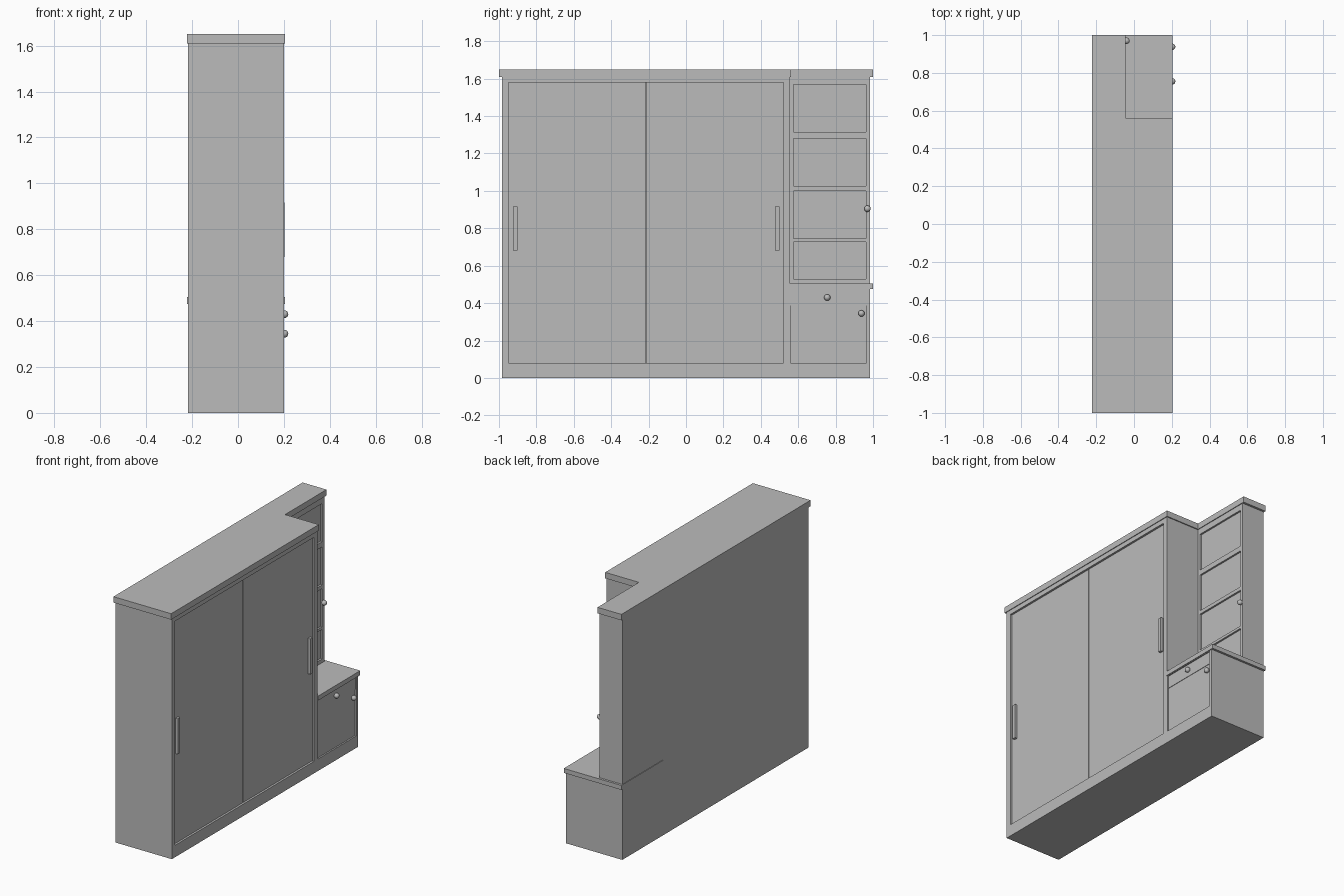
import bpy, bmesh

if "Cube" in bpy.data.objects:
    bpy.data.objects.remove(bpy.data.objects["Cube"], do_unlink=True)

grey = bpy.data.materials.new("plain grey")
grey.use_nodes = True
colour = (0.5, 0.5, 0.5, 1)
grey.diffuse_color = colour
grey.node_tree.nodes["Principled BSDF"].inputs["Base Color"].default_value = colour

BACK, FRONT = -0.218, 0.2
SPLIT, END = 0.555, 0.985
UPPER_FRONT = -0.05


def finish(name, bm):
    bmesh.ops.recalc_face_normals(bm, faces=bm.faces)
    mesh = bpy.data.meshes.new(name)
    bm.to_mesh(mesh)
    bm.free()
    mesh.materials.append(grey)
    obj = bpy.data.objects.new(name, mesh)
    bpy.context.collection.objects.link(obj)
    return obj


def prism(name, points, low, high, axis):
    """Extrude a 2D outline along x (points are y, z) or z (points are x, y)."""
    bm = bmesh.new()
    place = (lambda p: (low, *p)) if axis == "x" else (lambda p: (*p, low))
    face = bm.faces.new([bm.verts.new(place(p)) for p in points])
    moved = bmesh.ops.extrude_face_region(bm, geom=[face])["geom"]
    step = (high - low, 0, 0) if axis == "x" else (0, 0, high - low)
    bmesh.ops.translate(bm, vec=step,
                        verts=[v for v in moved if isinstance(v, bmesh.types.BMVert)])
    return finish(name, bm)


def box(name, x, y, z):
    outline = [(y[0], z[0]), (y[1], z[0]), (y[1], z[1]), (y[0], z[1])]
    return prism(name, outline, x[0], x[1], "x")


def recess(obj, x, y, z):
    """Cut a box-shaped recess and remove the cutter."""
    cutter = box("cutter", x, y, z)
    cutter.hide_render = True
    mod = obj.modifiers.new("recess", "BOOLEAN")
    mod.operation, mod.solver, mod.object = "DIFFERENCE", "EXACT", cutter
    graph = bpy.context.evaluated_depsgraph_get()
    mesh = bpy.data.meshes.new_from_object(obj.evaluated_get(graph))
    obj.modifiers.clear()
    obj.data = mesh
    bpy.data.objects.remove(cutter, do_unlink=True)


def knob(name, x, y, z):
    bm = bmesh.new()
    bmesh.ops.create_uvsphere(bm, u_segments=20, v_segments=12, radius=0.017)
    for f in bm.faces:
        f.smooth = True
    bmesh.ops.translate(bm, vec=(x, y, z), verts=bm.verts)
    return finish(name, bm)


# Carcass: tall wardrobe with a low cabinet beside it
carcass = prism("carcass", [(-END, 0), (END, 0), (END, 0.475), (SPLIT, 0.475),
                            (SPLIT, 1.61), (-END, 1.61)], BACK, FRONT, "x")
recess(carcass, (0.16, 0.3), (-0.95, 0.52), (0.08, 1.58))
recess(carcass, (0.18, 0.3), (0.56, 0.965), (0.08, 0.472))

# Sliding doors with a narrow joint, and their bar handles
MIDDLE = -0.215
box("sliding_door_a", (0.16, 0.186), (-0.95, MIDDLE - 0.002), (0.08, 1.58))
box("sliding_door_b", (0.16, 0.186), (MIDDLE + 0.002, 0.52), (0.08, 1.58))
for name, y in (("handle_a", -0.913), ("handle_b", 0.487)):
    box(name, (0.18, 0.203), (y - 0.012, y + 0.012), (0.68, 0.917))

# Low cabinet door, drawer front and counter
box("low_door", (0.18, 0.19), (0.56, 0.965), (0.08, 0.388))
box("drawer_front", (0.18, 0.193), (0.56, 0.965), (0.388, 0.472))
box("counter", (-0.222, 0.205), (SPLIT, 1), (0.475, 0.505))

# Upper cabinet with four recessed panes
upper = box("upper_cabinet", (BACK, UPPER_FRONT), (SPLIT, END), (0.505, 1.61))
for top in (0.727, 1.0, 1.28, 1.57):
    recess(upper, (UPPER_FRONT - 0.012, 0.1), (0.575, 0.962), (top - 0.255, top) if top > 0.8
           else (0.53, top))

# Stepped top board
prism("top_board", [(-0.222, -1), (0.205, -1), (0.205, 0.562), (-0.045, 0.562),
                    (-0.045, 1), (-0.222, 1)], 1.61, 1.65, "z")

# Round knobs
knob("drawer_knob", 0.202, 0.755, 0.43)
knob("low_door_knob", 0.202, 0.938, 0.345)
knob("upper_door_knob", -0.04, 0.97, 0.905)
